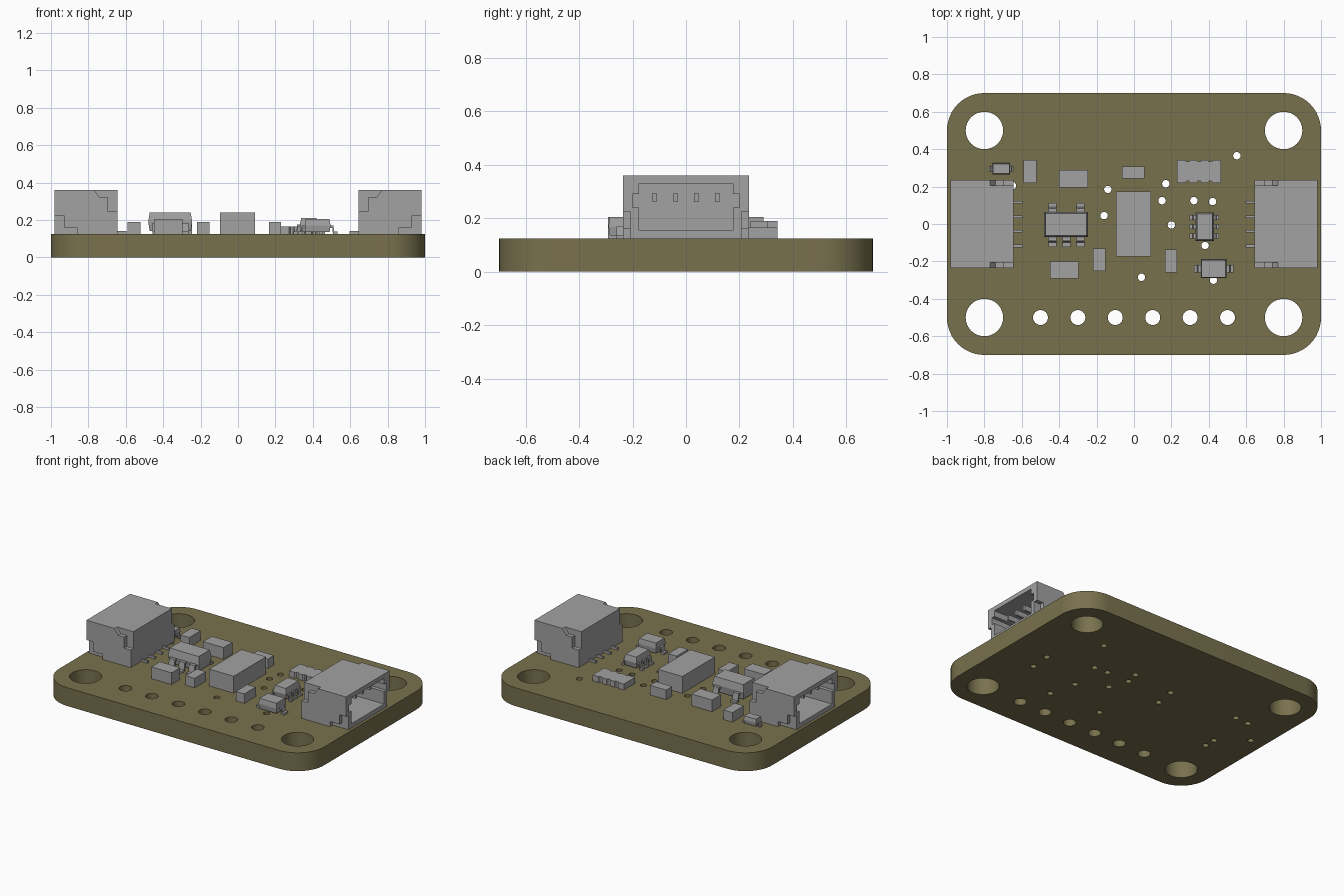
import bpy, bmesh, math
from mathutils import Matrix, Vector

if "Cube" in bpy.data.objects:
    bpy.data.objects.remove(bpy.data.objects["Cube"])


def material(name, rgb):
    m = bpy.data.materials.new(name)
    m.use_nodes = True
    m.diffuse_color = (*rgb, 1)
    bsdf = next(n for n in m.node_tree.nodes if n.type == 'BSDF_PRINCIPLED')
    bsdf.inputs["Base Color"].default_value = (*rgb, 1)
    return m


OLIVE = material("olive board", (0.19, 0.165, 0.075))
GREY = material("component grey", (0.36, 0.36, 0.36))
TOP = 0.125  # upper surface of the board


def add(name, bm, mat):
    bmesh.ops.recalc_face_normals(bm, faces=bm.faces)
    mesh = bpy.data.meshes.new(name)
    bm.to_mesh(mesh)
    bm.free()
    mesh.materials.clear()
    mesh.materials.append(mat)
    ob = bpy.data.objects.new(name, mesh)
    bpy.context.collection.objects.link(ob)
    return ob


def box(name, x0, x1, y0, y1, z1, z0=TOP):
    bm = bmesh.new()
    bmesh.ops.create_cube(bm, size=1)
    size = Matrix.Diagonal((abs(x1 - x0), abs(y1 - y0), z1 - z0, 1))
    mid = Matrix.Translation(((x0 + x1) / 2, (y0 + y1) / 2, (z0 + z1) / 2))
    bm.transform(mid @ size)
    return add(name, bm, GREY)


def prism(name, loops, depth, frame, mat=GREY):
    """Extrude an outline with holes, centred on the plane of the frame."""
    cu = bpy.data.curves.new(name, 'CURVE')
    cu.dimensions, cu.fill_mode, cu.extrude = '2D', 'BOTH', depth / 2
    for loop in loops:
        sp = cu.splines.new('POLY')
        sp.points.add(len(loop) - 1)
        for p, (u, v) in zip(sp.points, loop):
            p.co = (u, v, 0, 1)
        sp.use_cyclic_u = True
    tmp = bpy.data.objects.new(name, cu)
    bpy.context.collection.objects.link(tmp)
    bpy.context.view_layer.update()
    deps = bpy.context.evaluated_depsgraph_get()
    mesh = bpy.data.meshes.new_from_object(tmp.evaluated_get(deps))
    bm = bmesh.new()
    bm.from_mesh(mesh)
    bpy.data.objects.remove(tmp)
    bpy.data.curves.remove(cu)
    bpy.data.meshes.remove(mesh)
    bmesh.ops.remove_doubles(bm, verts=bm.verts, dist=1e-5)
    bm.transform(frame)
    for f in bm.faces:
        f.material_index = 0
        f.smooth = False
    return add(name, bm, mat)


def frame(u, v, w, origin):
    m = Matrix((u, v, w)).transposed().to_4x4()
    m.translation = Vector(origin)
    return m


def circle(x, y, r, n):
    return [(x + r * math.cos(2 * math.pi * i / n), y + r * math.sin(2 * math.pi * i / n))
            for i in range(n)]


def rounded_rect(hx, hy, r, n=12):
    pts = []
    for k, (sx, sy) in enumerate([(1, 1), (-1, 1), (-1, -1), (1, -1)]):
        for i in range(n + 1):
            a = math.pi / 2 * (k + i / n)
            pts.append((sx * (hx - r) + r * math.cos(a), sy * (hy - r) + r * math.sin(a)))
    return pts


# Circuit board with mounting holes, header holes and vias
VIAS = [(-.65, .205), (-.14, .185), (-.16, .045), (.17, .215), (.15, .125), (.2, -.005),
        (.32, .125), (.42, .12), (.55, .365), (.38, -.115), (.04, -.285), (.425, -.3),
        (.73, .03), (.72, -.11), (-.75, .2), (-.725, -.095), (-.725, -.175), (-.9, .05)]
outline = [rounded_rect(1, .7, .2)]
outline += [circle(sx * .8, sy * .5, .1, 40) for sx in (-1, 1) for sy in (-1, 1)]
outline += [circle(-.5 + .2 * i, -.5, .04, 24) for i in range(6)]
outline += [circle(x, y, .02, 14) for x, y in VIAS]
board = prism("circuit_board", outline, TOP, Matrix.Translation((0, 0, TOP / 2)), OLIVE)
bpy.context.view_layer.objects.active = board
board.select_set(True)
bpy.ops.object.shade_smooth_by_angle(angle=math.radians(30))
board.select_set(False)

# Side sockets: hollow shell, back wall, stepped cheeks, contacts and solder legs
SHELL = [(-.207, TOP), (.207, TOP), (.207, .36), (-.207, .36)]
half = [(.175, .155), (.175, .24), (.2, .24), (.2, .29), (.175, .29), (.175, .33)]
OPENING = half + [(-y, z) for y, z in reversed(half)]
CHEEK = [(.645, TOP), (.86, TOP), (.86, .16), (.93, .16), (.93, .225), (.98, .225),
         (.98, .36), (.77, .36), (.74, .32), (.695, .32), (.695, .245), (.645, .245)]
for s, side in ((1, "left"), (-1, "right")):
    prism(side + "_socket_shell", [SHELL, OPENING], .28,
          frame((0, 1, 0), (0, 0, 1), (s, 0, 0), (s * .84, 0, 0)))
    box(side + "_socket_back", s * .645, s * .7, -.207, .207, .36)
    for e in (-1, 1):
        prism(side + "_socket_cheek", [CHEEK], .028,
              frame((s, 0, 0), (0, 0, 1), (0, e, 0), (0, e * .221, 0)))
    for i in range(4):
        y = -.1175 + .078 * i
        box(side + "_socket_contact", s * .7, s * .92, y - .008, y + .008, .295, .26)
        box(side + "_socket_leg", s * .597, s * .66, y - .007, y + .007, .14)


def chip_body(name, x0, x1, y0, y1, z0, z1, bevel=.008):
    """Moulded package: widest at its waist, drafted above and below."""
    bm = bmesh.new()
    rings = []
    for z, d in ((z0, bevel), (z0 + (z1 - z0) * .5, 0), (z1, bevel)):
        rings.append([bm.verts.new(c) for c in ((x0 + d, y0 + d, z), (x1 - d, y0 + d, z),
                                                (x1 - d, y1 - d, z), (x0 + d, y1 - d, z))])
    bm.faces.new(rings[0])
    bm.faces.new(rings[-1])
    for a, b in zip(rings, rings[1:]):
        for i in range(4):
            j = (i + 1) % 4
            bm.faces.new((a[i], a[j], b[j], b[i]))
    return add(name, bm, GREY)


def lead(name, x, y, out, reach, height, width, t=.013):
    """Gull-wing lead leaving the body at (x, y) in the direction out."""
    h = TOP + height
    path = [(-.01, h), (reach * .4, h), (reach * .55, TOP + t), (reach, TOP + t),
            (reach, TOP), (reach * .35, TOP), (reach * .25, h - t), (-.01, h - t)]
    u = Vector((*out, 0))
    z = Vector((0, 0, 1))
    prism(name, [path], width, frame(u, z, u.cross(z), (x, y, 0)))


# Five-lead regulator
chip_body("regulator_body", -.48, -.245, -.07, .065, .14, .24)
for x in (-.435, -.36, -.285):
    lead("regulator_lead", x, -.07, (0, -1), .052, .06, .043)
    if x != -.36:
        lead("regulator_lead", x, .065, (0, 1), .048, .06, .043)

# Six-lead sensor chip
chip_body("sensor_body", .33, .427, -.092, .062, .135, .21)
for y in (-.065, -.015, .035):
    lead("sensor_lead", .33, y, (-1, 0), .033, .05, .026)
    lead("sensor_lead", .427, y, (1, 0), .028, .05, .026)

# Two-lead diodes
chip_body("diode_body", .357, .495, -.29, -.188, .135, .205, .005)
chip_body("small_diode_body", -.757, -.662, .265, .325, .13, .18, .004)
for s, x, xs in ((-1, .357, -.757), (1, .495, -.662)):
    lead("diode_lead", x, -.24, (s, 0), .036, .045, .04)
    lead("small_diode_lead", xs, .295, (s, 0), .017, .025, .03, .01)

# Plain block components
box("main_component", -.095, .09, -.175, .175, .24)
for name, x0, x1, y0, y1, z in [
        ("capacitor", -.45, -.297, -.292, -.2, .205), ("capacitor", -.4, -.245, .195, .29, .205),
        ("resistor", -.59, -.522, .22, .342, .19), ("resistor", -.065, .057, .242, .307, .19),
        ("resistor", -.22, -.152, -.25, -.13, .19), ("resistor", .166, .23, -.26, -.137, .19)]:
    box(name, x0, x1, y0, y1, z)

# Resistor array with scalloped long edges
edge = [(-.118, -.061)]
for cx in (-.06, 0, .06):
    edge += [(cx - .014, -.061), (cx - .007, -.052), (cx + .007, -.052), (cx + .014, -.061)]
edge.append((.118, -.061))
prism("resistor_array", [edge + [(-x, -y) for x, y in edge]], .04,
      Matrix.Translation((.348, .281, TOP + .02)))
